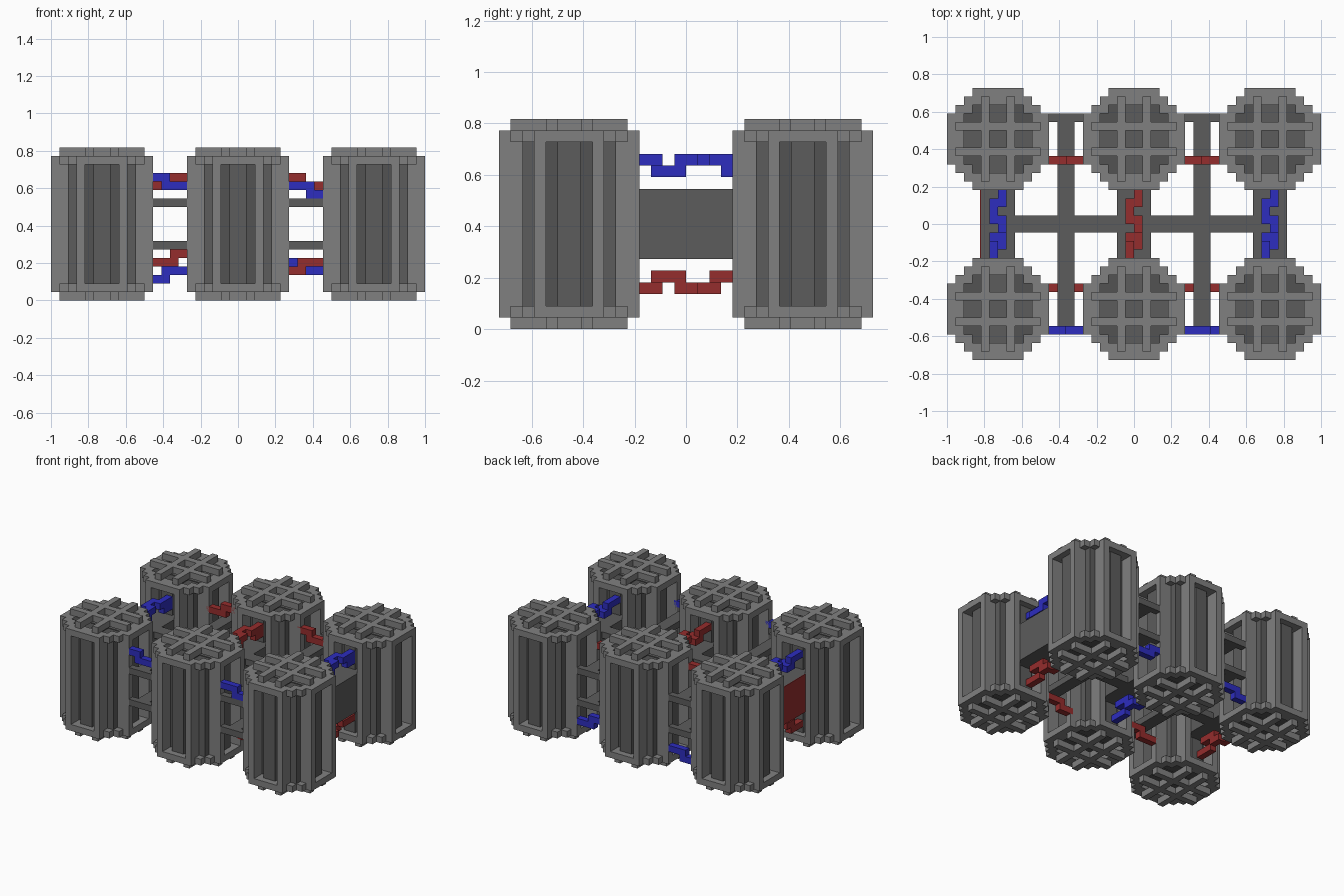
import bpy
import bmesh

cube = bpy.data.objects.get("Cube")
if cube:
    bpy.data.objects.remove(cube, do_unlink=True)

V = 1 / 22  # size of one block


def material(name, r, g, b):
    m = bpy.data.materials.new(name)
    m.use_nodes = True
    m.diffuse_color = (r, g, b, 1)
    m.node_tree.nodes["Principled BSDF"].inputs["Base Color"].default_value = (r, g, b, 1)
    return m


LIGHT = material("light grey", 0.216, 0.216, 0.216)
MID = material("mid grey", 0.107, 0.107, 0.107)
DARK = material("dark grey", 0.084, 0.084, 0.084)
RED = material("red", 0.30, 0.026, 0.026)
BLUE = material("blue", 0.026, 0.026, 0.52)


def box_mesh(name, boxes, mat):
    """Mesh of boxes given in block units as (x0, x1, y0, y1, z0, z1)."""
    bm = bmesh.new()
    for x0, x1, y0, y1, z0, z1 in boxes:
        vs = bmesh.ops.create_cube(bm, size=1)["verts"]
        bmesh.ops.scale(bm, verts=vs, vec=((x1 - x0) * V, (y1 - y0) * V, (z1 - z0) * V))
        bmesh.ops.translate(bm, verts=vs, vec=((x0 + x1) * V / 2, (y0 + y1) * V / 2, (z0 + z1) * V / 2))
    me = bpy.data.meshes.new(name)
    bm.to_mesh(me)
    bm.free()
    me.materials.append(mat)
    return me


def place(name, me, x=0, y=0):
    ob = bpy.data.objects.new(name, me)
    ob.location = (x * V, y * V, 0)
    bpy.context.scene.collection.objects.link(ob)


def add(name, boxes, mat):
    place(name, box_mesh(name, boxes, mat))


# Stepped round outlines, as half widths per row from the barrel axis
OUTER = [3, 4, 5, 6, 6, 6, 6, 6, 6, 5, 4, 3]
INNER = [0, 0, 3, 4, 4, 4, 4, 4, 4, 3, 0, 0]

# Barrel frame: end rings, posts and the lattice on both ends
frame = []
for z in (1, 16):
    for row, (o, i) in enumerate(zip(OUTER, INNER)):
        y = row - 6
        if i:
            frame += [(-o, -i, y, y + 1, z, z + 1), (i, o, y, y + 1, z, z + 1)]
        else:
            frame.append((-o, o, y, y + 1, z, z + 1))
for a in (-3, 2):
    for b in (-6, 4):
        frame += [(a, a + 1, b, b + 2, 2, 16), (b, b + 2, a, a + 1, 2, 16)]
for z in (0, 17):
    for a in (-2, 1):
        frame += [(a, a + 1, -5, 5, z, z + 1), (-5, 5, a, a + 1, z, z + 1)]
frame_mesh = box_mesh("barrel_frame", frame, LIGHT)

# Barrel core and its raised strips
core_mesh = box_mesh("barrel_core", [(-i, i, r - 6, r - 5, 1.9, 16.1)
                                     for r, i in enumerate(INNER) if i], DARK)
strips = [(-5, 5, -1, 1, 2, 16), (-1, 1, -5, 5, 2, 16), (-1, 1, -4, 4, 1.8, 16.2), (-4, 4, -1, 1, 1.8, 16.2)]
strips += [(x, x + 1, y, y + 1, 2, 16) for x in (-4, 3) for y in (-4, 3)]
strip_mesh = box_mesh("barrel_strips", strips, MID)

for x, xn in ((-16, "right"), (0, "middle"), (16, "left")):
    for y, yn in ((-10, "front"), (10, "back")):
        for part, me in (("frame", frame_mesh), ("core", core_mesh), ("strips", strip_mesh)):
            place(f"barrel_{part}_{yn}_{xn}", me, x, y)

# Solid webs joining front and back barrels, one with a red outer face
for x, name in ((-16, "right"), (0, "middle"), (16, "left")):
    add(f"web_{name}", [(x - 2, x + 2, -5.5, 5.5, 6, 12)], MID)
add("web_red_face", [(-18.1, -18, -4.5, 4.5, 6, 12)], RED)

# Two levels of thin struts between the columns
struts = []
for z in (6, 11):
    for s in (-1, 1):
        struts.append((s * 8 - 1, s * 8 + 1, -13, 13, z, z + 1))
        struts += [(s * 8 - 2.5, s * 8 + 2.5, y, y + 1, z, z + 1) for y in (-13, 12)]
        struts.append((min(s * 2, s * 14), max(s * 2, s * 14), -1, 1, z, z + 1))
add("struts", struts, MID)


# Stepped pipes along x: (first span, its z), (second span, its z)
def pipe_x(name, y, mat, a0, a1, za, b0, b1, zb):
    add(name, [(a0, a1, y, y + 1, za, za + 1), (b0, b1, y, y + 1, zb, zb + 1)], mat)


pipe_x("upper_front_pipe_right", -13, BLUE, -10.5, -8, 14, -9, -5.5, 13)
pipe_x("upper_front_pipe_left", -13, BLUE, 5.5, 9, 13, 8, 10.5, 12)
pipe_x("upper_back_pipe_right", 7, RED, -10.5, -7, 13, -8, -5.5, 14)
pipe_x("upper_back_pipe_left", 7, RED, 5.5, 8, 14, 7, 10.5, 13)
pipe_x("lower_front_pipe_right", -8, RED, -10.5, -7, 4, -8, -5.5, 5)
pipe_x("lower_front_pipe_left", -8, RED, 5.5, 8, 3, 7, 10.5, 4)
pipe_x("lower_back_pipe_right", 12, BLUE, -10.5, -8, 2, -9, -5.5, 3)
pipe_x("lower_back_pipe_left", 12, BLUE, 5.5, 8, 4, 7, 10.5, 3)

# Winding pipes along y: spans of (x offset, y0, y1, z)
UPPER = [(-1, -5, -2, 14), (-1, -3, -1, 13), (0, -3, 0, 13), (0, -1, 1, 14),
         (-1, 0, 3, 14), (0, 2, 5, 14), (0, 3, 5, 13)]
LOWER = [(-1, -5, -2, 3), (-1, -3, -1, 4), (0, -3, 0, 4), (0, -1, 1, 3),
         (-1, 0, 3, 3), (0, 2, 5, 4)]
for x, name, top, low in ((-16, "right", BLUE, RED), (0, "middle", RED, BLUE), (16, "left", BLUE, RED)):
    for level, path, mat in (("upper", UPPER, top), ("lower", LOWER, low)):
        add(f"{level}_winding_pipe_{name}",
            [(x + dx, x + dx + 1, y0, y1, z, z + 1) for dx, y0, y1, z in path], mat)
